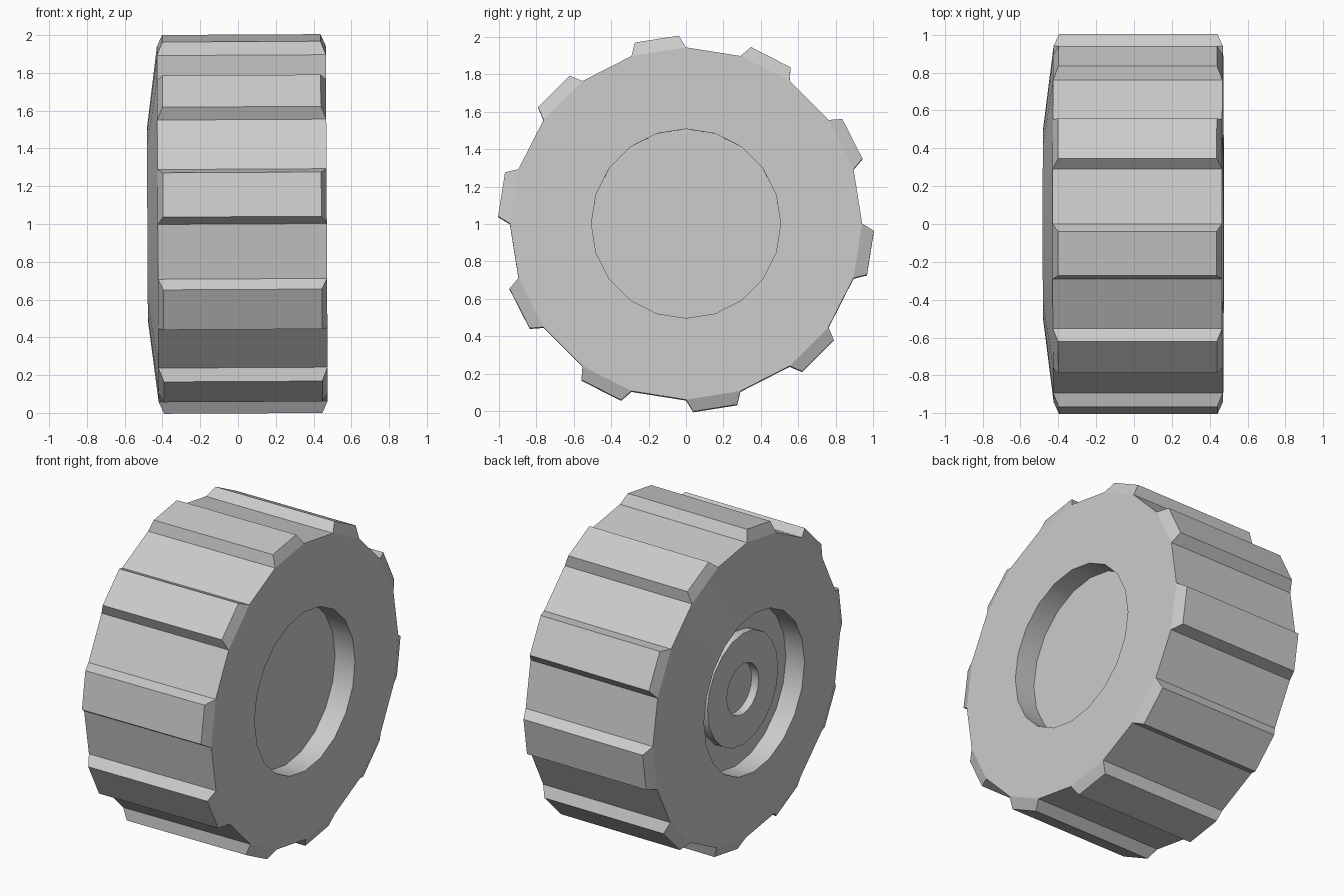
import bpy, bmesh
from math import sin, cos, pi, radians

if "Cube" in bpy.data.objects:
    bpy.data.objects.remove(bpy.data.objects["Cube"])

SIDES = 20
TREAD_X = 0.47          # right side of the tyre
RIM_R, BODY_R = 0.505, 0.94


def lathe(name, profile, treads=False):
    """Spin an (x, radius) profile about the x axis; radius 0 closes with a cap."""
    bm = bmesh.new()
    rings = []
    for x, r in profile:
        rings.append([bm.verts.new((x, r * cos(2 * pi * i / SIDES), r * sin(2 * pi * i / SIDES)))
                      for i in range(SIDES)])
    blocks = []
    for a, b in zip(rings, rings[1:]):
        for i in range(SIDES):
            j = (i + 1) % SIDES
            f = bm.faces.new((a[i], a[j], b[j], b[i]))
            outer = abs(a[i].co.yz.length - BODY_R) < 1e-4 and abs(b[i].co.yz.length - BODY_R) < 1e-4
            f.smooth = not outer
            # faces 18-36, 54-72, 90-108 ... degrees carry a tread block
            if treads and outer and i % 2 == 1:
                blocks.append(f)
    # flat floors across the open ends
    bm.faces.new(rings[0])
    bm.faces.new(rings[-1])
    bmesh.ops.recalc_face_normals(bm, faces=bm.faces)
    # raised tread blocks with bevelled sides
    if blocks:
        bmesh.ops.inset_individual(bm, faces=blocks, thickness=0.04, depth=0.068)
    bm.normal_update()
    for e in bm.edges:
        e.smooth = e.calc_face_angle(0) < radians(30)
    me = bpy.data.meshes.new(name)
    bm.to_mesh(me)
    bm.free()
    ob = bpy.data.objects.new(name, me)
    ob.location.z = 1.0
    ob.rotation_euler.y = radians(-0.3)   # very slight lean
    bpy.context.collection.objects.link(ob)
    return ob


# wheel: inner dish with raised hub ring, coned side wall, tread, outer dish
lathe("wheel", [
    (-0.35, 0.16), (-0.40, 0.16), (-0.40, 0.355), (-0.35, 0.355),
    (-0.35, RIM_R), (-0.48, RIM_R), (-0.425, BODY_R),
    (TREAD_X, BODY_R), (TREAD_X, RIM_R), (0.33, RIM_R),
], treads=True)
